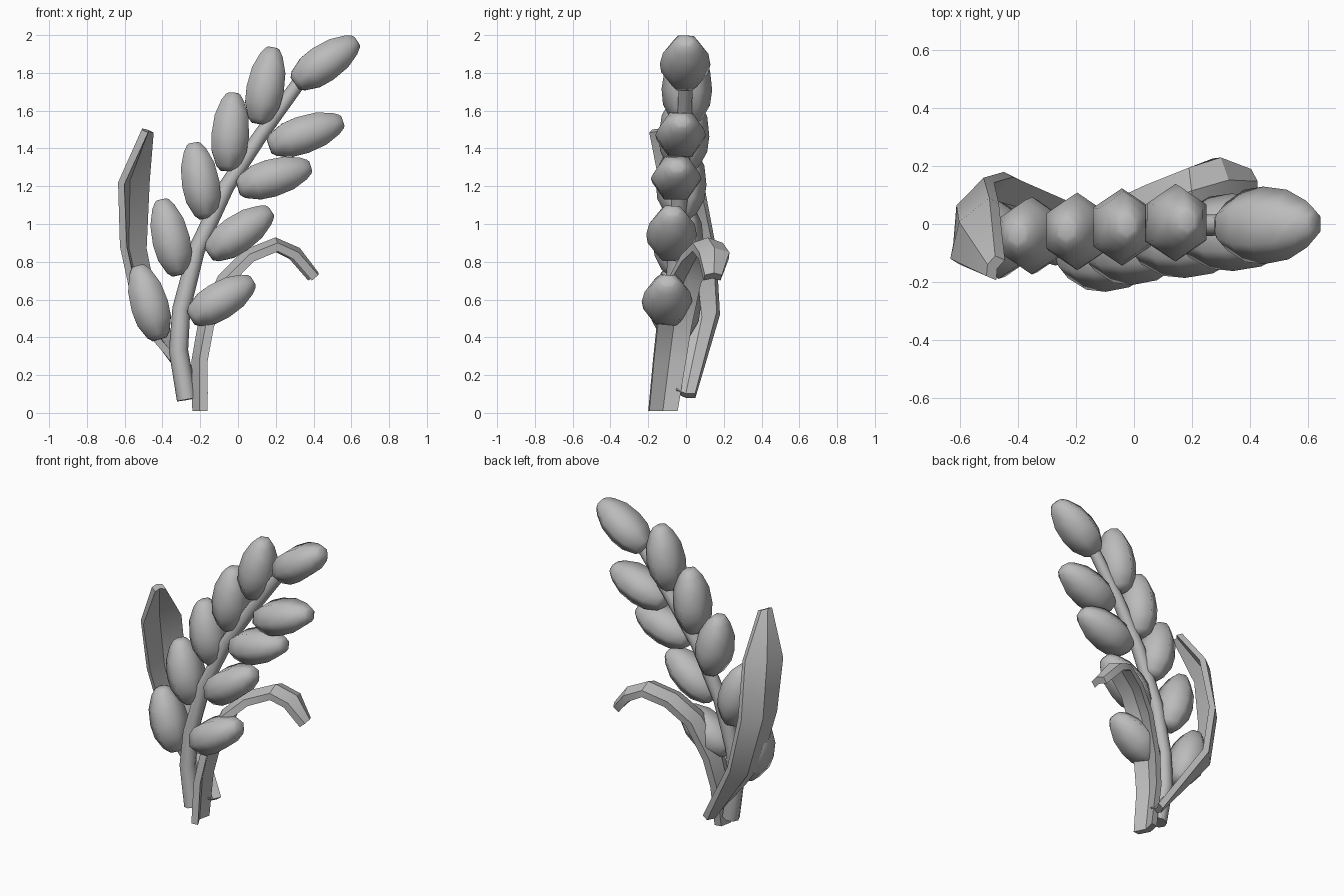
import bpy, bmesh, math
from mathutils import Vector

cube = bpy.data.objects.get("Cube")
if cube:
    bpy.data.objects.remove(cube)

grey = bpy.data.materials.new("plain_grey")
grey.use_nodes = True
grey.diffuse_color = (0.5, 0.5, 0.5, 1)
grey.node_tree.nodes["Principled BSDF"].inputs["Base Color"].default_value = (0.5, 0.5, 0.5, 1)

Y = Vector((0, 1, 0))


def loft(name, rings, smooth):
    """Skin a row of equal rings and cap both ends."""
    bm = bmesh.new()
    rows = [[bm.verts.new(p) for p in ring] for ring in rings]
    n = len(rows[0])
    for a, b in zip(rows, rows[1:]):
        for i in range(n):
            j = (i + 1) % n
            bm.faces.new((a[i], a[j], b[j], b[i]))
    bm.faces.new(rows[0])
    bm.faces.new(rows[-1])
    bmesh.ops.recalc_face_normals(bm, faces=bm.faces)
    mesh = bpy.data.meshes.new(name)
    bm.to_mesh(mesh)
    bm.free()
    mesh.materials.append(grey)
    obj = bpy.data.objects.new(name, mesh)
    bpy.context.collection.objects.link(obj)
    bpy.ops.object.select_all(action='DESELECT')
    obj.select_set(True)
    bpy.context.view_layer.objects.active = obj
    bpy.ops.object.shade_smooth_by_angle(angle=math.radians(smooth))


def tangents(points):
    last = len(points) - 1
    return [(points[min(i + 1, last)] - points[max(i - 1, 0)]).normalized()
            for i in range(last + 1)]


def ring(center, axis, r_side, r_depth, sides):
    """Ring across an axis lying near the xz plane, with a corner facing y."""
    side = Y.cross(axis).normalized()
    depth = axis.cross(side)
    turns = [math.tau * i / sides for i in range(sides)]
    return [center + side * r_side * math.sin(t) + depth * r_depth * math.cos(t)
            for t in turns]


# Stem
stem = [Vector(p) for p in (
    (-0.27, -0.09, 0.07), (-0.315, -0.08, 0.33), (-0.3, -0.07, 0.55),
    (-0.22, -0.05, 0.86), (-0.06, -0.03, 1.2), (0.12, -0.01, 1.47), (0.36, 0, 1.8))]
loft("stem", [ring(p, t, 0.054 - 0.003 * i, 0.054 - 0.003 * i, 8)
              for i, (p, t) in enumerate(zip(stem, tangents(stem)))], 50)


# Grains: blunt six-sided spindles, given by base and tip in x, z
PROFILE = ((0, 0.38), (0.06, 0.62), (0.25, 0.93), (0.45, 1), (0.7, 0.9),
           (0.9, 0.6), (0.98, 0.38), (1, 0.25))


def grain(name, x0, z0, x1, z1, y):
    base, tip = Vector((x0, y - 0.005, z0)), Vector((x1, y + 0.005, z1))
    axis = (tip - base).normalized()
    loft(name, [ring(base.lerp(tip, t), axis, 0.115 * r, 0.134 * r, 6)
                for t, r in PROFILE], 75)


LEFT_ROW = ((-0.415, 0.39, -0.53, 0.78), (-0.31, 0.73, -0.405, 1.13),
            (-0.165, 1.03, -0.235, 1.43), (-0.055, 1.28, -0.025, 1.695),
            (0.11, 1.53, 0.185, 1.935))
RIGHT_ROW = ((-0.25, 0.50, 0.08, 0.70), (-0.155, 0.84, 0.175, 1.07),
             (0.0, 1.19, 0.385, 1.305), (0.165, 1.41, 0.555, 1.545),
             (0.30, 1.745, 0.63, 1.97))
for i, g in enumerate(LEFT_ROW):
    grain(f"inner_grain_{i + 1}", *g, -0.055 + 0.015 * i)
for i, g in enumerate(RIGHT_ROW):
    grain(f"outer_grain_{i + 1}", *g, -0.1 + 0.024 * i)


# Leaves: thick strips creased along the middle
def leaf(name, sections, bulge, thick):
    """Each section holds the front and back edge; the crease lies outward."""
    fronts = [Vector(f) for f, b in sections]
    backs = [Vector(b) for f, b in sections]
    mids = [(f + b) / 2 for f, b in zip(fronts, backs)]
    rings = []
    for f, m, b, t in zip(fronts, mids, backs, tangents(mids)):
        out = t.cross(b - f).normalized()
        m = m + out * bulge * (f - b).length
        rings.append([f, m, b] + [p - out * thick for p in (b, m, f)])
    loft(name, rings, 30)


leaf("tall_leaf", (
    ((-0.21, -0.05, 0.10), (-0.19, 0.05, 0.08)),
    ((-0.54, -0.01, 0.49), (-0.45, 0.18, 0.52)),
    ((-0.625, -0.07, 0.88), (-0.52, 0.16, 0.87)),
    ((-0.635, -0.12, 1.22), (-0.50, 0.09, 1.24)),
    ((-0.51, -0.18, 1.5), (-0.48, -0.11, 1.5))), 0.18, 0.04)

# Drooping leaf, from edge height along the path and half widths
droop = ((-0.215, -0.125, 0.01, 0.075), (-0.215, -0.09, 0.28, 0.085),
         (-0.18, -0.065, 0.47, 0.09), (-0.08, -0.01, 0.71, 0.085),
         (0.05, 0.055, 0.84, 0.08), (0.2, 0.115, 0.9, 0.08),
         (0.31, 0.15, 0.85, 0.08), (0.415, 0.145, 0.73, 0.045))
leaf("drooping_leaf", [((x + 0.01, y - w, z), (x - 0.01, y + w, z))
                       for x, y, z, w in droop], 0.18, 0.045)
